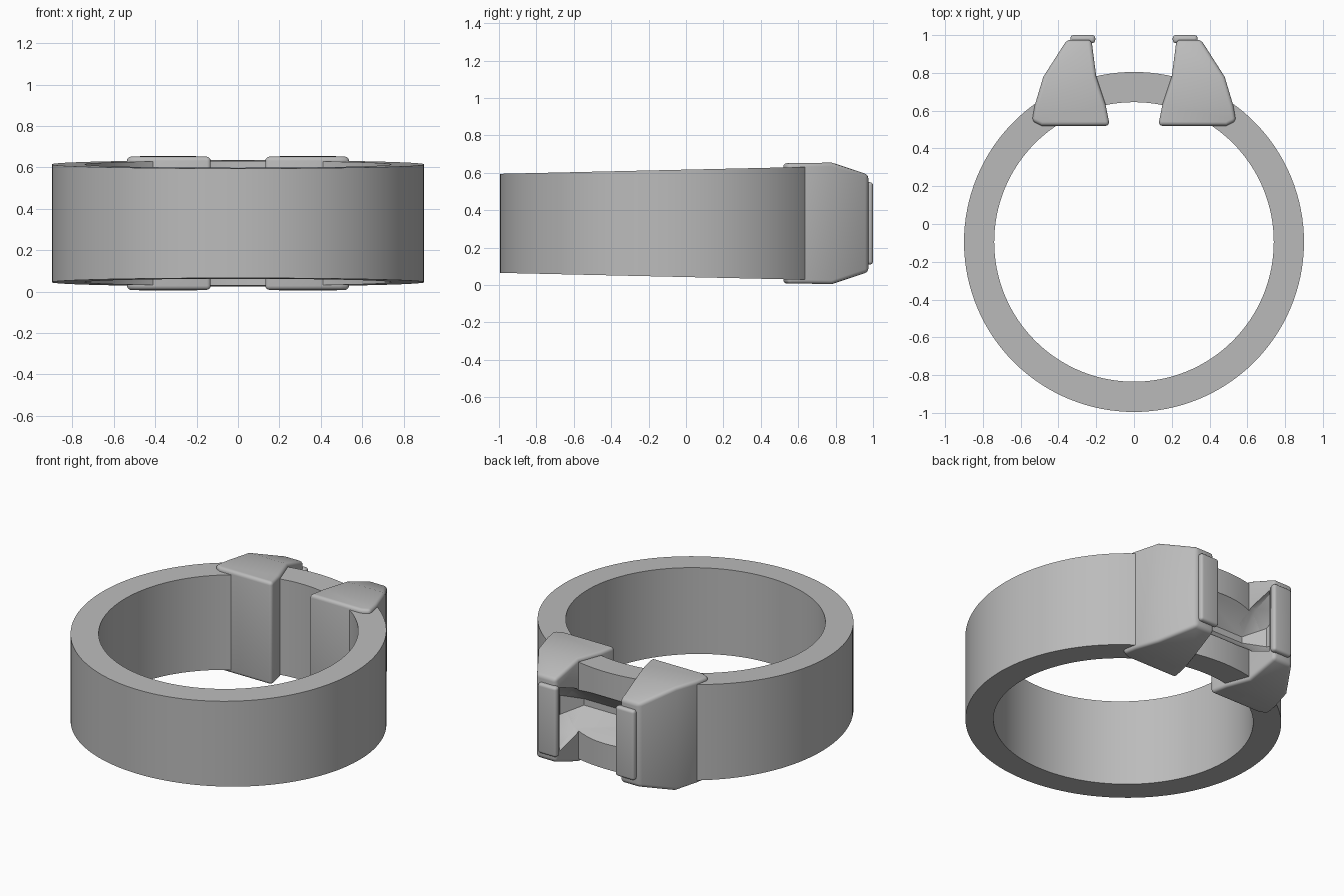
import bpy, bmesh, math

if "Cube" in bpy.data.objects:
    bpy.data.objects.remove(bpy.data.objects["Cube"], do_unlink=True)

MID = 0.33          # mid height of the whole band
CENTRE_Y = -0.095   # centre of the band circle

grey = bpy.data.materials.new("plain grey")
grey.use_nodes = True
grey.diffuse_color = (0.5, 0.5, 0.5, 1)
grey.node_tree.nodes["Principled BSDF"].inputs["Base Color"].default_value = (0.5, 0.5, 0.5, 1)


def make_object(name, bm):
    bmesh.ops.recalc_face_normals(bm, faces=bm.faces[:])
    mesh = bpy.data.meshes.new(name)
    bm.to_mesh(mesh)
    bm.free()
    mesh.materials.append(grey)
    obj = bpy.data.objects.new(name, mesh)
    bpy.context.collection.objects.link(obj)
    return obj


def activate(obj):
    bpy.ops.object.select_all(action='DESELECT')
    obj.select_set(True)
    bpy.context.view_layer.objects.active = obj


def finish(obj, cutter=None):
    activate(obj)
    if cutter:
        mod = obj.modifiers.new("pocket", 'BOOLEAN')
        mod.object = cutter
        mod.operation = 'DIFFERENCE'
        mod.solver = 'EXACT'
        bpy.ops.object.modifier_apply(modifier=mod.name)
    bpy.ops.object.shade_smooth_by_angle(angle=math.radians(30))


def loft(stations, side):
    """Box loft along y; each station is (y, inner x, outer x, half height)."""
    bm = bmesh.new()
    rows = [[bm.verts.new((side * x, y, MID + s * h))
             for x, s in ((a, -1), (b, -1), (b, 1), (a, 1))]
            for y, a, b, h in stations]
    for r, q in zip(rows, rows[1:]):
        for i in range(4):
            j = (i + 1) % 4
            bm.faces.new((r[i], r[j], q[j], q[i]))
    bm.faces.new(rows[0])
    bm.faces.new(rows[-1])
    bmesh.ops.recalc_face_normals(bm, faces=bm.faces[:])
    return bm


def round_edges(bm, width):
    edges = [e for e in bm.edges if e.calc_face_angle(0) > math.radians(40)]
    bmesh.ops.bevel(bm, geom=edges, offset=width, segments=4, profile=0.5,
                    affect='EDGES', clamp_overlap=True)


# Pocket cutter: wedge narrowing towards the band's inside and at both ends
bm = bmesh.new()
for x, section in ((0.24, ((0.67, 0.02), (0.80, 0.145), (0.94, 0.2))),
                   (0.33, ((0.78, 0.06), (0.92, 0.12)))):
    for y, h in section:
        for sx in (-1, 1):
            for sz in (-1, 1):
                bm.verts.new((sx * x, y, MID + sz * h))
bmesh.ops.convex_hull(bm, input=bm.verts[:])
cutter = make_object("pocket_cutter", bm)
cutter.hide_render = True

# Band, growing taller towards the back
bm = bmesh.new()
SEGMENTS = 128
loops = []
for radius, sign in ((0.9, -1), (0.9, 1), (0.74, 1), (0.74, -1)):
    loop = []
    for i in range(SEGMENTS):
        a = 2 * math.pi * i / SEGMENTS
        y = CENTRE_Y + radius * math.sin(a)
        half = 0.285 + 0.0225 * (y - CENTRE_Y + 0.0) - 0.0 * a
        loop.append(bm.verts.new((radius * math.cos(a), y, MID + sign * half)))
    loops.append(loop)
for k in range(4):
    p, q = loops[k], loops[(k + 1) % 4]
    for i in range(SEGMENTS):
        j = (i + 1) % SEGMENTS
        bm.faces.new((p[i], p[j], q[j], q[i]))
finish(make_object("band", bm), cutter)

# Pair of clamps with a lip on each tip
CLAMP = ((0.52, 0.13, 0.49, 0.322), (0.545, 0.133, 0.54, 0.322),
         (0.63, 0.15, 0.525, 0.322), (0.78, 0.20, 0.48, 0.325),
         (0.975, 0.225, 0.355, 0.26))
LIP = ((0.957, 0.205, 0.337, 0.22), (1.0, 0.205, 0.337, 0.22))
for side, word in ((1, "left"), (-1, "right")):
    bm = loft(CLAMP, side)
    round_edges(bm, 0.02)
    finish(make_object(word + "_clamp", bm), cutter)
    bm = loft(LIP, side)
    round_edges(bm, 0.017)
    finish(make_object(word + "_lip", bm))

bpy.data.objects.remove(cutter, do_unlink=True)
